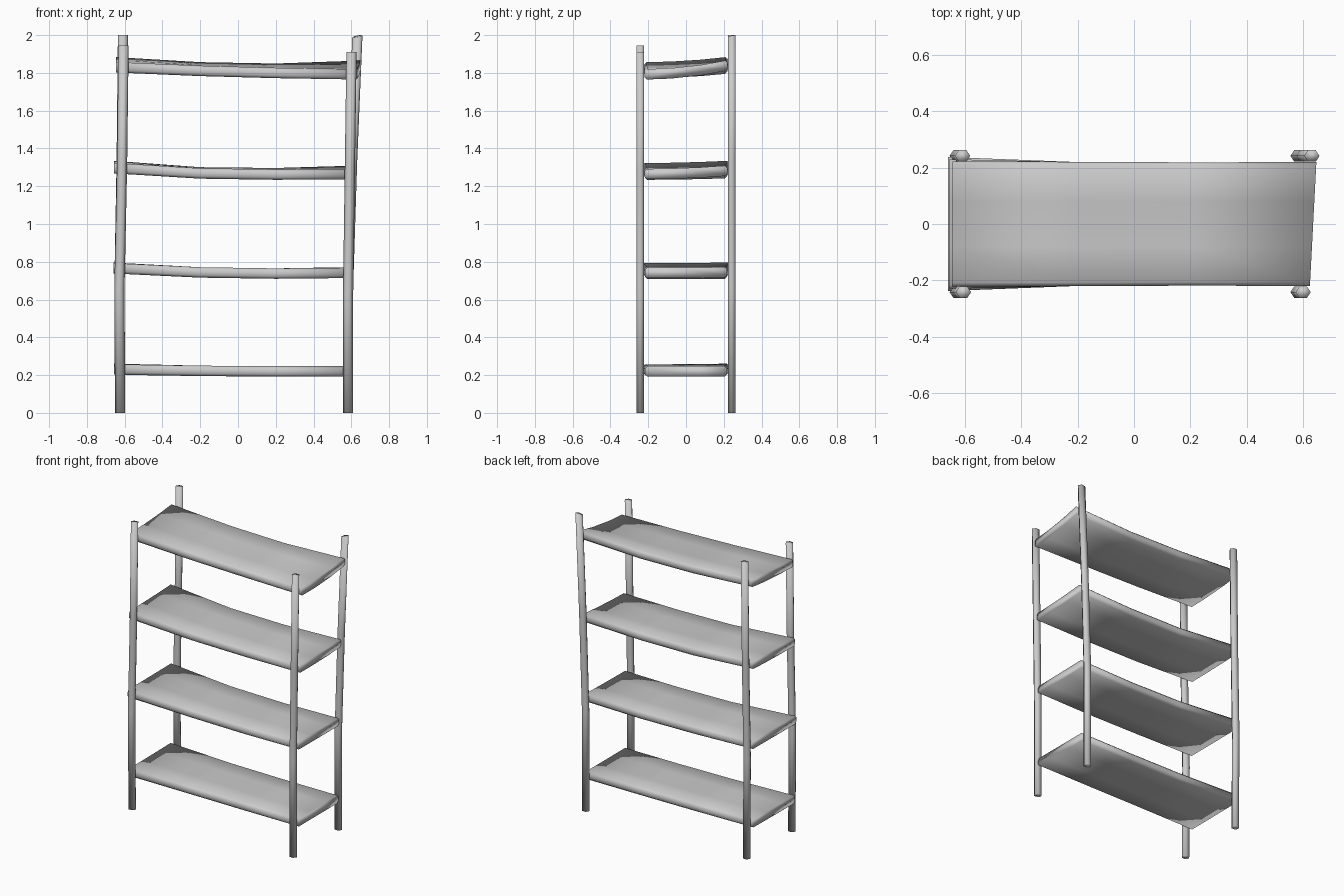
import bpy
import math

if "Cube" in bpy.data.objects:
    bpy.data.objects.remove(bpy.data.objects["Cube"])


def loft(name, rings):
    """Skin a closed solid through rings holding equal numbers of points."""
    n = len(rings[0])
    verts = [p for r in rings for p in r]
    faces = [tuple(range(n))[::-1]]
    for i in range(len(rings) - 1):
        a, b = i * n, (i + 1) * n
        for k in range(n):
            j = (k + 1) % n
            faces.append((a + k, a + j, b + j, b + k))
    last = (len(rings) - 1) * n
    faces.append(tuple(range(last, last + n)))
    mesh = bpy.data.meshes.new(name)
    mesh.from_pydata(verts, [], faces)
    for p in mesh.polygons:
        p.use_smooth = True
    obj = bpy.data.objects.new(name, mesh)
    bpy.context.collection.objects.link(obj)
    return obj


def post(name, y, path, top_slant=0.0):
    """Bent six-sided post; path holds (x, z) centres."""
    rings = []
    for i, (x, z) in enumerate(path):
        slant = top_slant if i == len(path) - 1 else 0.0
        ring = []
        for k in range(6):
            a = math.radians(60 * k)
            c, s = math.cos(a), math.sin(a)
            ring.append((x + 0.027 * c, y + 0.0235 * s, z + slant * (c + s - 1.37)))
        rings.append(ring)
    loft(name, rings)


def shelf(name, stations):
    """Warped board; stations hold (x front, x back, z bottom, back lift, half depth)."""
    t, c = 0.055, 0.013
    rings = []
    for xf, xb, z, lift, h in stations:
        section = [(-h, c), (-h + c, 0), (-0.08, 0), (0.08, 0), (h - c, 0), (h, c),
                   (h, t - c), (h - c, t), (0.08, t), (-0.08, t), (-h + c, t), (-h, t - c)]
        ring = []
        for y, dz in section:
            u = (y + h) / (2 * h)
            ring.append((xf + (xb - xf) * u, y, z + dz + lift * u * u))
        rings.append(ring)
    loft(name, rings)


# Posts, each with its own slight bend
post("front_left_post", -0.242,
     [(-0.624, 0), (-0.628, 0.65), (-0.614, 1.3), (-0.606, 1.945)])
post("back_left_post", 0.242,
     [(-0.624, 0), (-0.628, 0.67), (-0.616, 1.33), (-0.609, 2.0)])
post("front_right_post", -0.242,
     [(0.583, 0), (0.583, 0.64), (0.592, 1.28), (0.601, 1.91)])
post("back_right_post", 0.242,
     [(0.583, 0), (0.583, 0.67), (0.604, 1.33), (0.632, 2.0)], 0.005)

# Shelves, warping more towards the top
shelf("shelf_1", [(-0.657, -0.657, 0.202, 0.004, 0.230), (-0.2, -0.2, 0.195, 0.0, 0.220),
                  (0.2, 0.2, 0.192, 0.0, 0.218), (0.60, 0.60, 0.192, 0.0, 0.218)])
shelf("shelf_2", [(-0.660, -0.660, 0.738, 0.003, 0.238), (-0.2, -0.2, 0.716, 0.0, 0.220),
                  (0.2, 0.2, 0.710, 0.0, 0.218), (0.60, 0.605, 0.714, 0.003, 0.218)])
shelf("shelf_3", [(-0.657, -0.657, 1.268, 0.012, 0.230), (-0.2, -0.2, 1.240, 0.006, 0.220),
                  (0.2, 0.2, 1.234, 0.008, 0.218), (0.61, 0.62, 1.237, 0.018, 0.219)])
shelf("shelf_4", [(-0.647, -0.645, 1.802, 0.028, 0.222), (-0.2, -0.2, 1.783, 0.020, 0.221),
                  (0.2, 0.2, 1.772, 0.024, 0.219), (0.625, 0.648, 1.765, 0.048, 0.220)])
